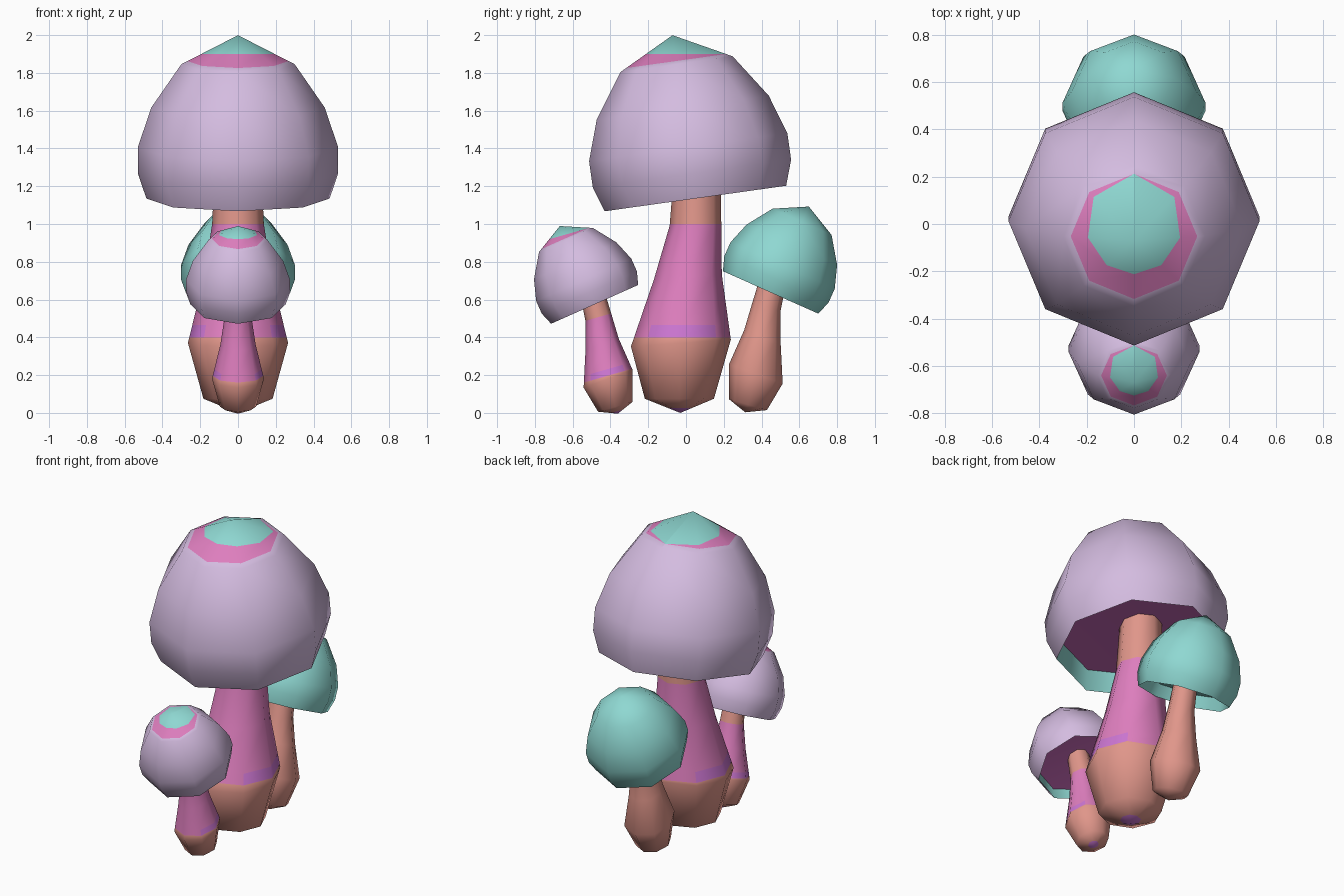
import bpy, bmesh, math
from mathutils import Vector

if "Cube" in bpy.data.objects:
    bpy.data.objects.remove(bpy.data.objects["Cube"])

SIDES = 8
TILT = math.radians(8)                                   # cap tilt
AXIS = Vector((0, -math.sin(TILT), math.cos(TILT)))
RIM = Vector((0, 0.05, 1.135))                           # centre of cap rim


def material(name, rgb):
    m = bpy.data.materials.new(name)
    lin = [((c / 255 + 0.055) / 1.055) ** 2.4 for c in rgb]
    m.diffuse_color = (*lin, 1)
    m.use_nodes = True
    m.node_tree.nodes["Principled BSDF"].inputs["Base Color"].default_value = m.diffuse_color
    return m


MATS = [material("lilac", (212, 188, 224)),
        material("pink", (222, 126, 190)),
        material("teal", (143, 216, 210)),
        material("salmon", (224, 150, 138)),
        material("gill_purple", (186, 98, 172)),
        material("violet", (204, 118, 210))]
LILAC, PINK, TEAL, SALMON, GILL, VIOLET = range(6)


def loft(rings, colours):
    """Skin (centre, radius, tilt) rings; radius 0 makes a pole."""
    bm = bmesh.new()
    loops = []
    for c, r, t in rings:
        if r == 0:
            loops.append([bm.verts.new(c)] * SIDES)
            continue
        loop = []
        for i in range(SIDES):
            a = 2 * math.pi * i / SIDES
            s = r * math.sin(a)
            loop.append(bm.verts.new(c + Vector((r * math.cos(a), s * math.cos(t), s * math.sin(t)))))
        loops.append(loop)
    for lo, hi, col in zip(loops, loops[1:], colours):
        for i in range(SIDES):
            j = (i + 1) % SIDES
            vs = list(dict.fromkeys((lo[i], lo[j], hi[j], hi[i])))
            bm.faces.new(vs).material_index = col
    return bm


def cut(bm, co, no):
    bmesh.ops.bisect_plane(bm, geom=bm.verts[:] + bm.edges[:] + bm.faces[:],
                           plane_co=co, plane_no=no, dist=1e-5)


def finish(bm, name, scale, rx, rz, loc):
    bmesh.ops.recalc_face_normals(bm, faces=bm.faces[:])
    me = bpy.data.meshes.new(name)
    bm.to_mesh(me)
    bm.free()
    for m in MATS:
        me.materials.append(m)
    me.shade_smooth()
    me.set_sharp_from_angle(angle=math.radians(60))
    ob = bpy.data.objects.new(name, me)
    ob.scale = (scale,) * 3
    ob.rotation_euler = (math.radians(rx), 0, math.radians(rz))
    ob.location = loc
    bpy.context.collection.objects.link(ob)


def cap(plain):
    # (radius, height along axis): dome, lip, inner wall, underside
    prof = [(0, 0.873), (0.30, 0.718), (0.46, 0.485), (0.53, 0.274),
            (0.53, 0.133), (0.485, 0), (0.455, 0.13), (0, 0.15)]
    cols = [TEAL] * 7 if plain else [LILAC] * 5 + [TEAL, GILL]
    bm = loft([(RIM + AXIS * h, r, TILT) for r, h in prof], cols)
    if not plain:
        # teal tip with a pink band under it
        band = RIM + AXIS * 0.735
        cut(bm, band, AXIS)
        cut(bm, Vector((0, 0, 1.9)), Vector((0, 0, 1)))
        for f in bm.faces:
            c = f.calc_center_median()
            if (c - band).dot(AXIS) > 0:
                f.material_index = TEAL if c.z > 1.9 else PINK
    return bm


def stem(plain):
    # (y, z, radius, tilt in degrees)
    prof = [(-0.03, 0.0, 0, 0), (-0.035, 0.075, 0.183, 0), (-0.027, 0.37, 0.265, 4),
            (0.01, 0.72, 0.18, 4), (0.05, 1.0, 0.137, 4), (0.06, 1.31, 0.122, 4),
            (0.06, 1.34, 0, 0)]
    bm = loft([(Vector((0, y, z)), r, math.radians(t)) for y, z, r, t in prof], [SALMON] * 6)
    if not plain:
        # pink sleeve, violet patches on its sides and a violet foot
        for z in (0.025, 0.40, 0.465, 1.0):
            cut(bm, Vector((0, 0, z)), Vector((0, 0, 1)))
        for f in bm.faces:
            c = f.calc_center_median()
            if c.z < 0.025:
                f.material_index = VIOLET
            elif 0.40 < c.z < 1.0:
                side = c.z < 0.465 and abs(c.x) > 0.18
                f.material_index = VIOLET if side else PINK
    return bm


# one mushroom shape, placed three times: name, plain, scale, rx, rz, location
for name, plain, s, rx, rz, loc in (
        ("big", False, 1.0, 0, 0, (0, 0, 0)),
        ("front_small", False, 0.52, 16, 0, (0, -0.346, 0)),
        ("back_small", True, 0.57, 16, 180, (0, 0.297, 0.008))):
    finish(cap(plain), name + "_cap", s, rx, rz, loc)
    finish(stem(plain), name + "_stem", s, rx, rz, loc)
